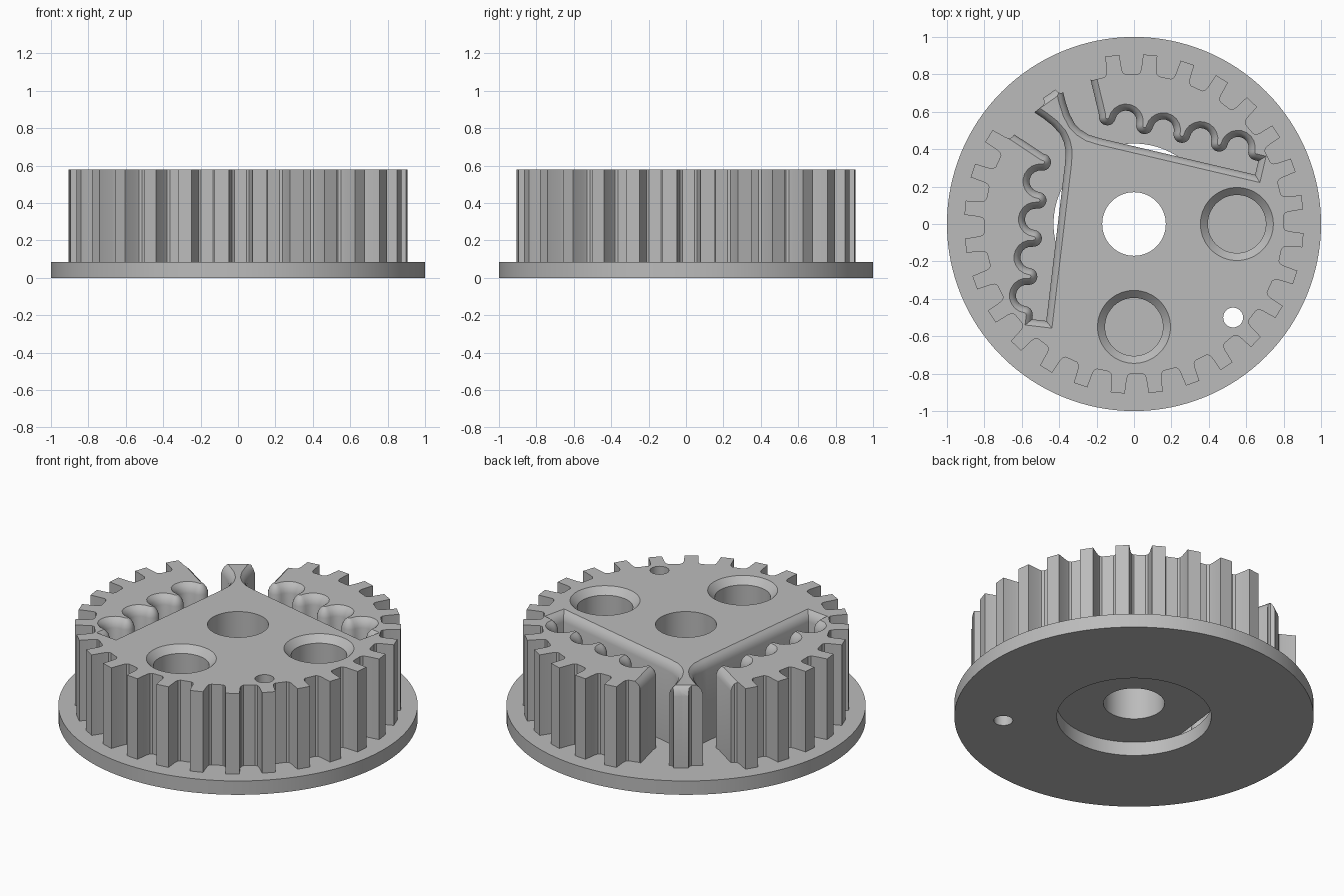
import bpy, bmesh, math
from mathutils import Vector

cube = bpy.data.objects.get("Cube")
if cube:
    bpy.data.objects.remove(cube)

BASE, TOP = 0.085, 0.58
TEETH = 28
AXIS = math.radians(125)

grey = bpy.data.materials.new("plain grey")
grey.use_nodes = True
grey.diffuse_color = (0.5, 0.5, 0.5, 1)
grey.node_tree.nodes["Principled BSDF"].inputs["Base Color"].default_value = (0.5, 0.5, 0.5, 1)


def polar(r, a):
    return Vector((r * math.cos(a), r * math.sin(a)))


def circle(r, n=96, x=0, y=0):
    return [polar(r, math.tau * i / n) + Vector((x, y)) for i in range(n)]


def loft(name, levels):
    """Closed solid through matching outlines, given as (z, points)."""
    bm = bmesh.new()
    rings = [[bm.verts.new((p.x, p.y, z)) for p in pts] for z, pts in levels]
    n = len(rings[0])
    bm.faces.new(rings[0][::-1])
    bm.faces.new(rings[-1])
    for a, b in zip(rings, rings[1:]):
        for i in range(n):
            j = (i + 1) % n
            bm.faces.new((a[i], a[j], b[j], b[i]))
    bmesh.ops.recalc_face_normals(bm, faces=bm.faces)
    mesh = bpy.data.meshes.new(name)
    bm.to_mesh(mesh)
    bm.free()
    mesh.materials.append(grey)
    obj = bpy.data.objects.new(name, mesh)
    bpy.context.collection.objects.link(obj)
    return obj


def cut(obj, cutter):
    mod = obj.modifiers.new("cut", "BOOLEAN")
    mod.operation, mod.solver, mod.object = "DIFFERENCE", "EXACT", cutter
    bpy.context.view_layer.update()
    with bpy.context.temp_override(object=obj, active_object=obj):
        bpy.ops.object.modifier_apply(modifier=mod.name)
    bpy.data.objects.remove(cutter)


def offset(pts, d):
    """Move a counter-clockwise outline outward with mitred corners."""
    out = []
    for i, p in enumerate(pts):
        e1 = (p - pts[i - 1]).normalized()
        e2 = (pts[(i + 1) % len(pts)] - p).normalized()
        n1, n2 = Vector((e1.y, -e1.x)), Vector((e2.y, -e2.x))
        out.append(p + (n1 + n2) * d / max(1 + n1.dot(n2), 0.4))
    return out


def hole(r, x, y, n=64):
    return loft("hole_cutter", [(-0.1, circle(r, n, x, y)), (0.8, circle(r, n, x, y))])


# Toothed drum outline, one tooth and rounded root at a time
outline = []
for k in range(TEETH):
    mid = math.radians(-95.5) + math.tau * k / TEETH
    for deg, r in ((-4.1, 0.80), (-3.2, 0.81), (-2.8, 0.83), (-2.4, 0.908),
                   (2.4, 0.908), (2.8, 0.83), (3.2, 0.81), (4.1, 0.80)):
        outline.append(polar(r, mid + math.radians(deg)))
drum = loft("toothed_drum", [(BASE, outline), (TOP, outline)])

# Belt slot outline: hub wall, wedge side, open mouth, block end, scalloped wall
start, slope = Vector((0.523, 0.075)), math.radians(138.2)
along = polar(1, slope)
away = Vector((along.y, -along.x))


def wall(t, n):
    return start + along * t + away * n


slot = [wall(0.91, 0), wall(0.06, 0)]
slot += [Vector(p) for p in ((0.53, 0.075), (0.575, 0.056), (0.62, 0.048), (0.68, 0.055),
                             (0.74, 0.073), (0.83, 0.108), (0.83, -0.02), (1.1, -0.02),
                             (1.1, 0.386), (0.76, 0.25))]
PITCH, STEPS = 0.205, 10
for k in range(5):
    bump = 0.07 + PITCH * k
    last = k == 4
    for i in range(STEPS // 2 + 1 if last else STEPS + 1):
        a = math.pi * i / STEPS
        slot.append(wall(bump - 0.045 * math.cos(a), 0.12 - 0.045 * math.sin(a)))
    if not last:
        for i in range(1, STEPS):
            a = math.pi * i / STEPS
            slot.append(wall(bump + PITCH / 2 - 0.0575 * math.cos(a), 0.12 + 0.0575 * math.sin(a)))
slot.append(wall(0.91, 0.075))

# Both slots, mirrored about the wedge, with a rounded flare at the top
main = polar(1, AXIS)
side = Vector((main.y, -main.x))
for sign in (1, -1):
    pts = [main * p.x + side * p.y * sign for p in slot]
    area = sum(pts[i - 1].cross(pts[i]) for i in range(len(pts)))
    if area < 0:
        pts.reverse()
    flare = [(0.05, 0), (0.525, 0), (0.55, 0.008), (0.567, 0.02), (0.582, 0.037), (0.62, 0.037)]
    cut(drum, loft("slot_cutter", [(z, offset(pts, d)) for z, d in flare]))

# Blind round pockets with chamfered rims
for x, y in ((0.55, 0), (0, -0.55)):
    cut(drum, loft("pocket_cutter", [(z, circle(r, 64, x, y)) for z, r in
                                     ((0.16, 0.155), (TOP - 0.04, 0.155), (TOP, 0.195), (0.7, 0.195))]))

# Shaft bore and pin hole
cut(drum, hole(0.17, 0, 0))
cut(drum, hole(0.053, 0.53, -0.5, 32))

# Flange with a wide recess underneath
flange = loft("flange", [(0, circle(1, 128)), (BASE, circle(1, 128))])
cut(flange, hole(0.43, 0, 0, 96))
cut(flange, hole(0.053, 0.53, -0.5, 32))

for obj in (drum, flange):
    bpy.ops.object.select_all(action="DESELECT")
    obj.select_set(True)
    bpy.context.view_layer.objects.active = obj
    bpy.ops.object.shade_smooth_by_angle(angle=math.radians(30))
